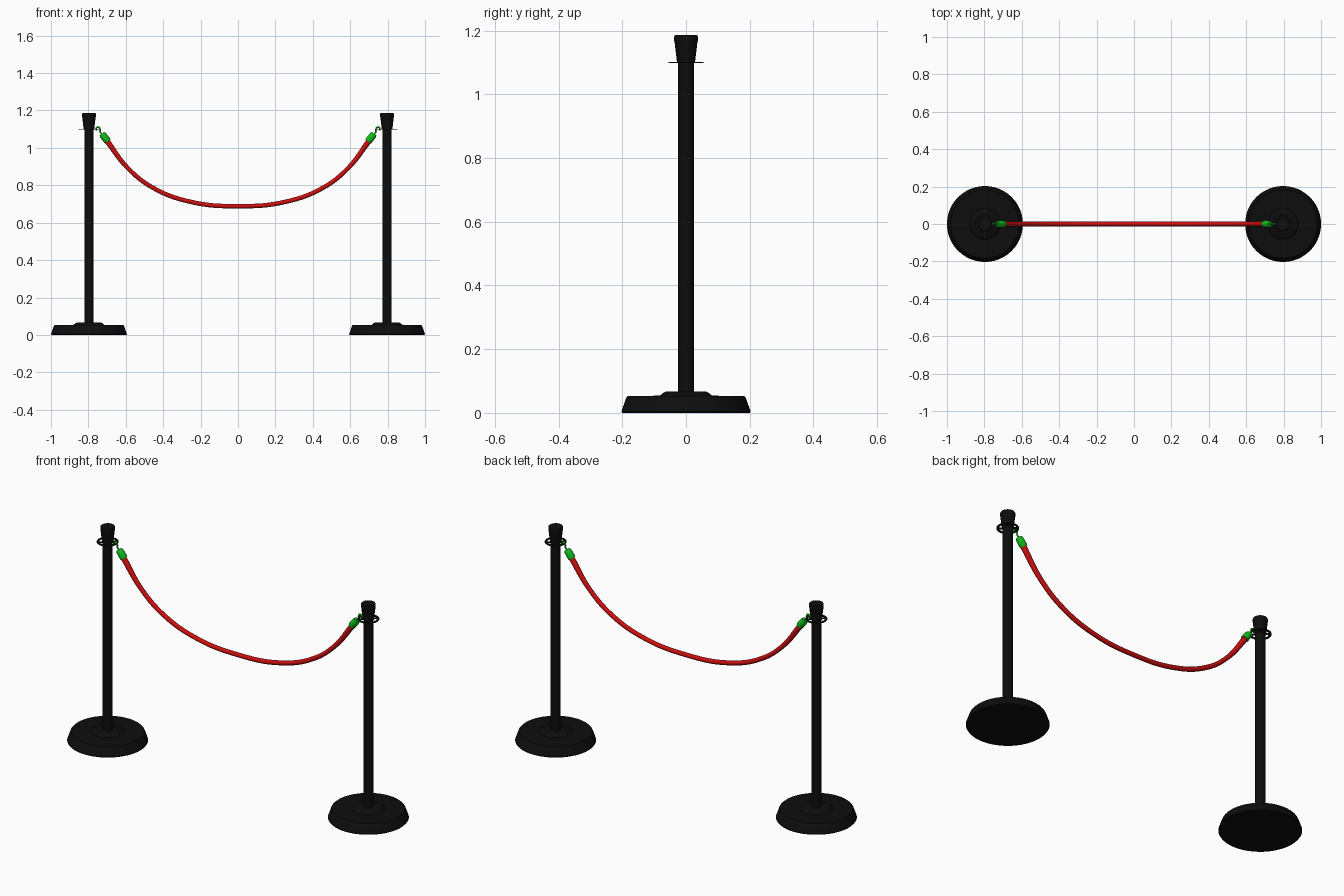
import bpy, bmesh, math
from mathutils import Vector, Matrix

cube = bpy.data.objects.get("Cube")
if cube:
    bpy.data.objects.remove(cube)

POST_X = 0.797


def material(name, rgb):
    m = bpy.data.materials.new(name)
    m.use_nodes = True
    m.diffuse_color = (*rgb, 1)
    m.node_tree.nodes["Principled BSDF"].inputs["Base Color"].default_value = (*rgb, 1)
    return m


black = material("black", (0.004, 0.004, 0.004))
red = material("rope red", (0.6, 0.005, 0.005))
green = material("clip green", (0.005, 0.5, 0.01))


def finish(name, mesh, mat, location=(0, 0, 0), angle=35):
    mesh.materials.clear()
    mesh.materials.append(mat)
    ob = bpy.data.objects.new(name, mesh)
    ob.location = location
    bpy.context.collection.objects.link(ob)
    bpy.ops.object.select_all(action='DESELECT')
    ob.select_set(True)
    bpy.context.view_layer.objects.active = ob
    bpy.ops.object.shade_smooth_by_angle(angle=math.radians(angle))
    return ob


def lathe(name, profile, mat, location=(0, 0, 0), sides=32, axis=Vector((0, 0, 1)), closed=False):
    """Spin (radius, height) points round an axis."""
    bm = bmesh.new()
    pts = [bm.verts.new((r, 0, z)) for r, z in profile]
    edges = [bm.edges.new(p) for p in zip(pts, pts[1:])]
    if closed:
        edges.append(bm.edges.new((pts[-1], pts[0])))
    bmesh.ops.spin(bm, geom=pts + edges, cent=(0, 0, 0), axis=(0, 0, 1),
                   angle=math.tau, steps=sides, use_duplicate=False)
    bmesh.ops.remove_doubles(bm, verts=bm.verts, dist=0.0001)
    bmesh.ops.recalc_face_normals(bm, faces=bm.faces)
    bm.transform(axis.to_track_quat('Z', 'Y').to_matrix().to_4x4())
    mesh = bpy.data.meshes.new(name)
    bm.to_mesh(mesh)
    bm.free()
    return finish(name, mesh, mat, location)


def tube(name, points, radius, mat, ends=1.0, steps=8):
    """Sweep a round section along a smooth path in the xz plane."""
    curve = bpy.data.curves.new(name + "_path", 'CURVE')
    curve.dimensions = '3D'
    curve.bevel_depth = radius
    curve.bevel_resolution = 3
    curve.resolution_u = steps
    curve.use_fill_caps = True
    spline = curve.splines.new('BEZIER')
    spline.bezier_points.add(len(points) - 1)
    for bp, (x, z) in zip(spline.bezier_points, points):
        bp.co = (x, 0, z)
        bp.handle_left_type = bp.handle_right_type = 'AUTO'
    spline.bezier_points[0].radius = spline.bezier_points[-1].radius = ends
    helper = bpy.data.objects.new(name + "_helper", curve)
    bpy.context.collection.objects.link(helper)
    graph = bpy.context.evaluated_depsgraph_get()
    mesh = bpy.data.meshes.new_from_object(helper.evaluated_get(graph))
    bpy.data.objects.remove(helper)
    return finish(name, mesh, mat, angle=50)


def ring_spokes(name, location):
    """Flat bars joining the hook ring to the post."""
    bm = bmesh.new()
    for i in range(4):
        turn = Matrix.Rotation(math.radians(45 + 90 * i), 4, 'Z')
        place = Matrix.Translation((0.034, 0, 1.1)) @ Matrix.Diagonal((0.024, 0.012, 0.004, 1))
        bmesh.ops.create_cube(bm, size=1, matrix=turn @ place)
    mesh = bpy.data.meshes.new(name)
    bm.to_mesh(mesh)
    bm.free()
    return finish(name, mesh, black, location)


for side, s in (("left", 1), ("right", -1)):
    at = (s * POST_X, 0, 0)
    # Weighted base with raised collar
    lathe(side + "_base", [(0, 0), (0.2, 0), (0.203, 0.004), (0.187, 0.049), (0.183, 0.053),
                           (0.082, 0.054), (0.078, 0.058), (0.064, 0.067), (0, 0.067)],
          black, at, 48)
    # Pole and flared cap
    lathe(side + "_pole", [(0, 0.06), (0.025, 0.06), (0.025, 1.1), (0, 1.1)], black, at)
    lathe(side + "_cap", [(0, 1.098), (0.028, 1.098), (0.036, 1.165), (0.037, 1.168),
                          (0.037, 1.182), (0.035, 1.186), (0, 1.186)], black, at)
    # Thin slotted ring for the hooks
    lathe(side + "_hook_ring", [(0.043, 1.098), (0.055, 1.098), (0.055, 1.102), (0.043, 1.102)],
          black, at, closed=True)
    ring_spokes(side + "_ring_spokes", at)
    # Clip sleeve along the rope's end direction
    lathe(side + "_clip_sleeve", [(0, -0.026), (0.018, -0.026), (0.02, -0.02), (0.019, 0.016),
                                  (0.015, 0.026), (0, 0.026)],
          green, (s * 0.712, 0, 1.055), 16, Vector((s * 0.62, 0, 0.78)))
    # Wire hook
    tube(side + "_clip_hook", [(s * x, z) for x, z in
                               ((0.724, 1.07), (0.737, 1.085), (0.738, 1.1), (0.746, 1.111),
                                (0.757, 1.107), (0.757, 1.094))], 0.0045, green)

# Sagging rope, slightly thicker where it enters the sleeves
half = [(0.706, 1.045), (0.59, 0.893), (0.455, 0.787), (0.26, 0.713)]
tube("rope", [(-x, z) for x, z in half] + [(0, 0.688)] + [(x, z) for x, z in half[::-1]],
     0.0125, red, ends=1.25)
